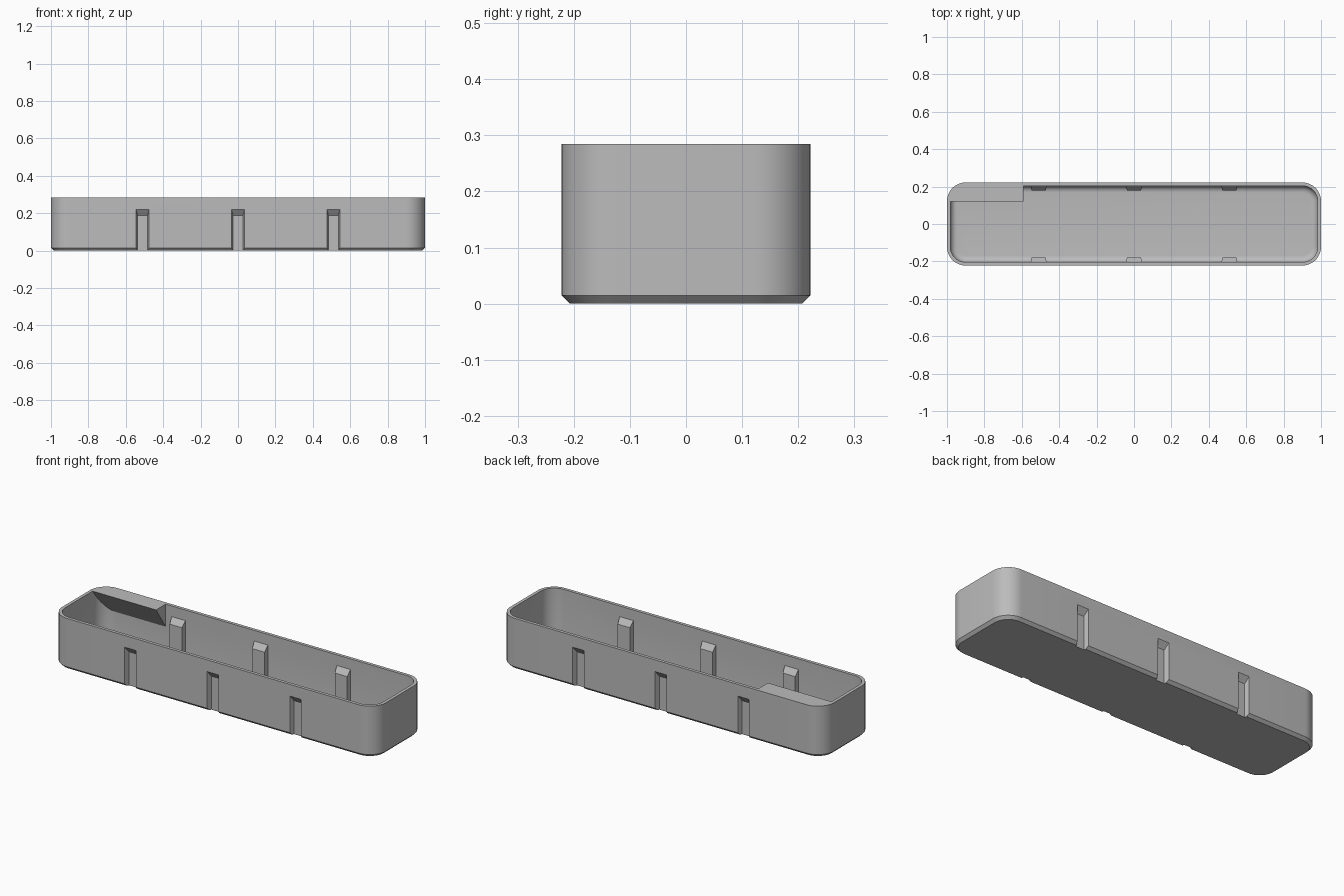
import bpy, bmesh, math

if "Cube" in bpy.data.objects:
    bpy.data.objects.remove(bpy.data.objects["Cube"], do_unlink=True)

HALF_X, HALF_Y, HEIGHT = 1.0, 0.222, 0.285
RADIUS, WALL, FLOOR = 0.1, 0.018, 0.018
CHAMFER, FILLET = 0.015, 0.035

grey = bpy.data.materials.new("plain grey")
grey.use_nodes = True
colour = (0.5, 0.5, 0.5, 1)
grey.diffuse_color = colour
grey.node_tree.nodes["Principled BSDF"].inputs["Base Color"].default_value = colour


def rounded_ring(bm, inset, z, steps=12):
    """Ring of vertices around a rounded rectangle."""
    r = RADIUS - inset
    cx, cy = HALF_X - RADIUS, HALF_Y - RADIUS
    ring = []
    for quarter, (sx, sy) in enumerate([(1, 1), (-1, 1), (-1, -1), (1, -1)]):
        for i in range(steps + 1):
            a = (quarter + i / steps) * math.pi / 2
            ring.append(bm.verts.new((sx * cx + r * math.cos(a), sy * cy + r * math.sin(a), z)))
    return ring


def loft(name, levels):
    """Closed solid skinned through (inset, height) levels."""
    bm = bmesh.new()
    rings = [rounded_ring(bm, inset, z) for inset, z in levels]
    n = len(rings[0])
    for a, b in zip(rings, rings[1:]):
        for i in range(n):
            j = (i + 1) % n
            bm.faces.new((a[i], a[j], b[j], b[i]))
    bm.faces.new(rings[0][::-1])
    bm.faces.new(rings[-1])
    return finish(name, bm)


def skin(name, first, second):
    """Solid between two matching outlines."""
    bm = bmesh.new()
    a = [bm.verts.new(p) for p in first]
    b = [bm.verts.new(p) for p in second]
    for i in range(len(a)):
        j = (i + 1) % len(a)
        bm.faces.new((a[i], a[j], b[j], b[i]))
    bm.faces.new(a[::-1])
    bm.faces.new(b)
    return finish(name, bm)


def finish(name, bm):
    bmesh.ops.recalc_face_normals(bm, faces=bm.faces)
    mesh = bpy.data.meshes.new(name)
    bm.to_mesh(mesh)
    bm.free()
    mesh.materials.append(grey)
    obj = bpy.data.objects.new(name, mesh)
    bpy.context.collection.objects.link(obj)
    return obj


def combine(target, tool, operation):
    """Apply a boolean and discard the tool."""
    mod = target.modifiers.new(operation.lower(), "BOOLEAN")
    mod.operation, mod.solver, mod.object = operation, "EXACT", tool
    bpy.context.view_layer.objects.active = target
    bpy.ops.object.modifier_apply(modifier=mod.name)
    bpy.data.objects.remove(tool, do_unlink=True)


def tapered_post(name, x, side, outer, inner, bottom):
    """Post with a sloped top; outer and inner are (y, half width, top height)."""
    outlines = []
    for y, w, top in (outer, inner):
        outlines.append([(x - w, side * y, bottom), (x + w, side * y, bottom),
                         (x + w, side * y, top), (x - w, side * y, top)])
    return skin(name, *outlines)


# Tray shell: chamfered foot, straight walls, filleted inner floor
levels = [(CHAMFER, 0), (0, CHAMFER), (0, HEIGHT), (WALL, HEIGHT)]
for i in range(9):
    a = i / 8 * math.pi / 2
    levels.append((WALL + FILLET * (1 - math.cos(a)), FLOOR + FILLET * (1 - math.sin(a))))
tray = loft("tray", levels)

# Ribs inside, with matching tapered slots cut from outside
for x in (-0.51, 0, 0.51):
    for side in (-1, 1):
        rib = tapered_post("rib", x, side, (0.212, 0.044, 0.236), (0.18, 0.038, 0.194), 0.008)
        combine(tray, rib, "UNION")
for x in (-0.51, 0, 0.51):
    for side in (-1, 1):
        slot = tapered_post("slot", x, side, (0.232, 0.038, 0.233), (0.197, 0.026, 0.187), -0.01)
        combine(tray, slot, "DIFFERENCE")

# Label shelf in the back right corner, trimmed to the rounded outline
profile = [(0.12, HEIGHT), (0.24, HEIGHT), (0.24, 0.155), (0.207, 0.155)]
shelf = skin("label_shelf", [(-1.05, y, z) for y, z in profile], [(-0.59, y, z) for y, z in profile])
combine(shelf, loft("trim", [(0.004, 0), (0.004, HEIGHT)]), "INTERSECT")
combine(tray, shelf, "UNION")

# Smooth corners and fillet, crisp edges elsewhere
bpy.ops.object.select_all(action="DESELECT")
tray.select_set(True)
bpy.context.view_layer.objects.active = tray
bpy.ops.object.shade_smooth_by_angle(angle=math.radians(30))
